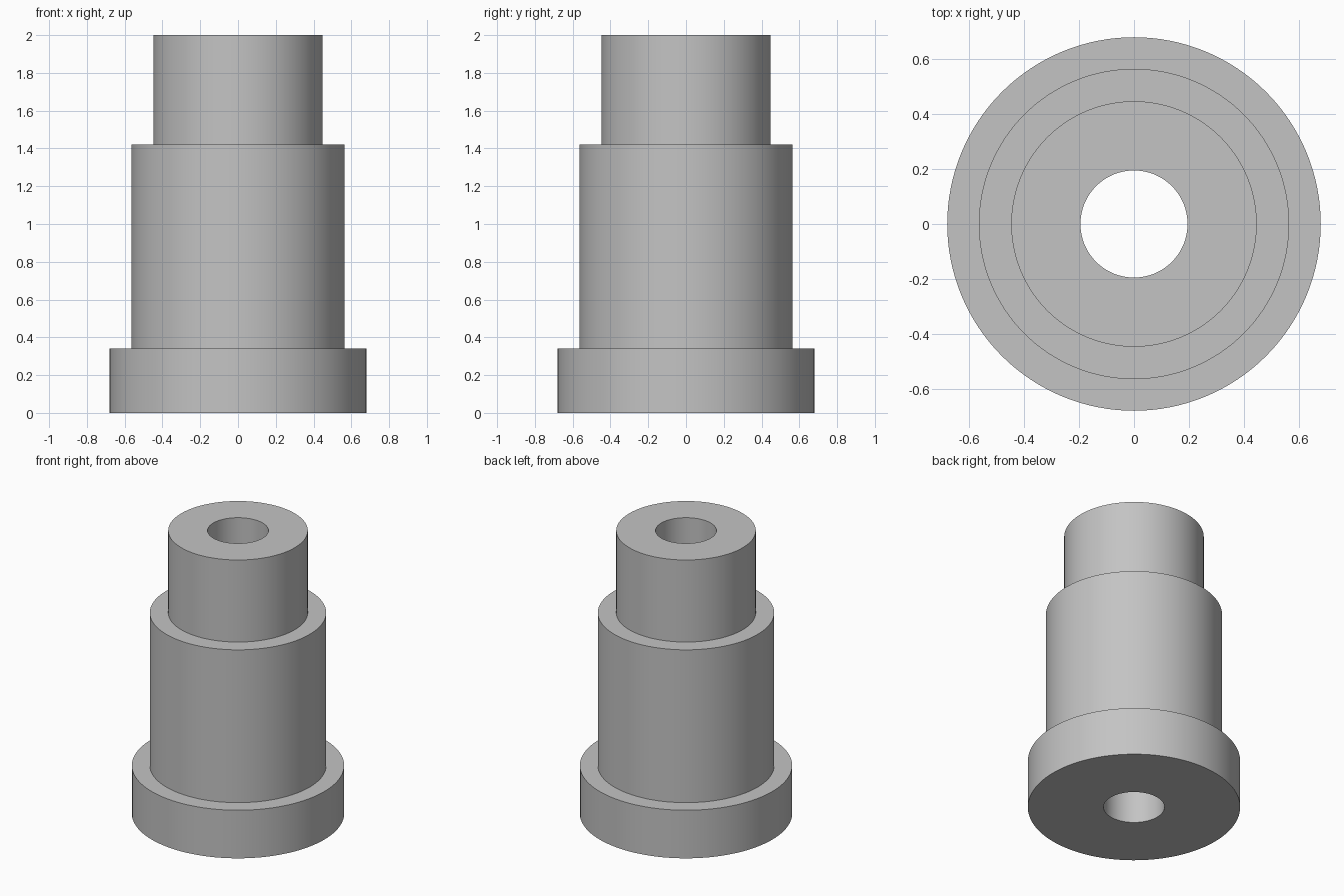
import bpy
import bmesh
import math
from mathutils import Matrix

default = bpy.data.objects.get("Cube")
if default:
    bpy.data.objects.remove(default, do_unlink=True)

grey = bpy.data.materials.new("plain grey")
grey.use_nodes = True
colour = (0.55, 0.55, 0.55, 1)
grey.diffuse_color = colour
grey.node_tree.nodes["Principled BSDF"].inputs["Base Color"].default_value = colour

# Closed cross-section (radius, height): flange, body, neck, bore
BORE = 0.195
profile = [(BORE, 0), (0.68, 0), (0.68, 0.34), (0.565, 0.34),
           (0.565, 1.42), (0.447, 1.42), (0.447, 2), (BORE, 2)]

# Revolve the cross-section about the z axis
bm = bmesh.new()
ring = [bm.verts.new((r, 0, z)) for r, z in profile]
edges = [bm.edges.new((a, b)) for a, b in zip(ring, ring[1:] + ring[:1])]
bmesh.ops.spin(bm, geom=ring + edges, cent=(0, 0, 0), axis=(0, 0, 1),
               angle=math.tau, steps=128, use_merge=True)
bmesh.ops.remove_doubles(bm, verts=bm.verts, dist=0.0001)
bmesh.ops.recalc_face_normals(bm, faces=bm.faces)

mesh = bpy.data.meshes.new("stepped_bushing")
bm.to_mesh(mesh)
bm.free()
mesh.materials.append(grey)

bushing = bpy.data.objects.new("stepped_bushing", mesh)
bpy.context.collection.objects.link(bushing)

# Smooth walls with crisp step edges
bpy.ops.object.select_all(action="DESELECT")
bushing.select_set(True)
bpy.context.view_layer.objects.active = bushing
bpy.ops.object.shade_smooth_by_angle(angle=math.radians(30))
